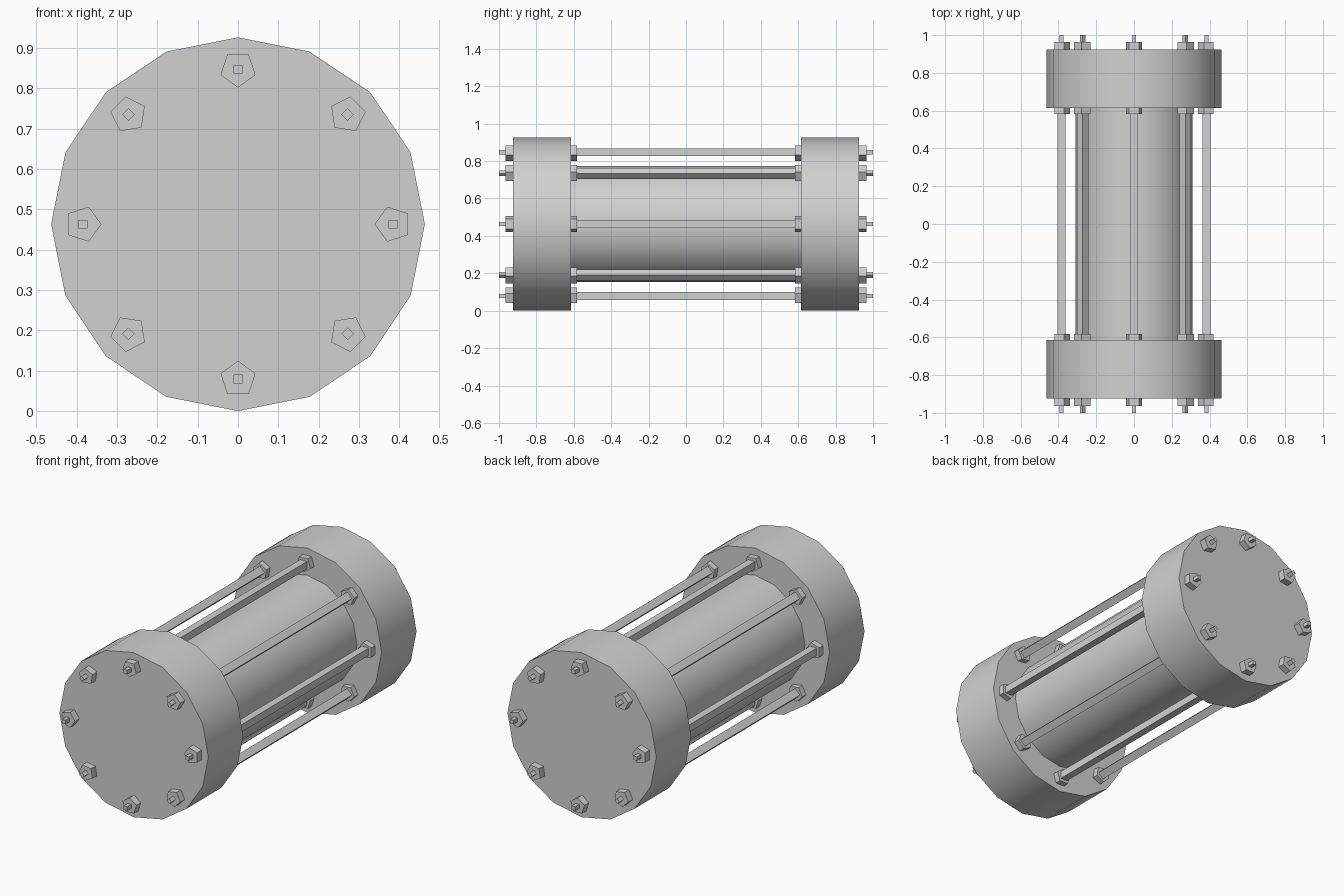
import bpy
import bmesh
from math import cos, sin, pi, sqrt, radians

cube = bpy.data.objects.get("Cube")
if cube:
    bpy.data.objects.remove(cube, do_unlink=True)

RADIUS = 0.463        # end cap radius, also the axis height
BOLT_CIRCLE = 0.384

steel = bpy.data.materials.new("light grey steel")
steel.use_nodes = True
grey = (0.64, 0.64, 0.64, 1)
steel.diffuse_color = grey
steel.node_tree.nodes["Principled BSDF"].inputs["Base Color"].default_value = grey


def prism(name, sides, radius, y0, y1, x=0, z=RADIUS, phase=0, smooth=False):
    """Closed prism running along y, with its first corner at angle phase."""
    bm = bmesh.new()
    rings = []
    for y in (y0, y1):
        angles = [phase + 2 * pi * i / sides for i in range(sides)]
        rings.append([bm.verts.new((x + radius * cos(a), y, z + radius * sin(a)))
                      for a in angles])
        bm.faces.new(rings[-1])
    for i in range(sides):
        j = (i + 1) % sides
        bm.faces.new((rings[0][i], rings[0][j], rings[1][j], rings[1][i]))
    bmesh.ops.recalc_face_normals(bm, faces=bm.faces)
    mesh = bpy.data.meshes.new(name)
    bm.to_mesh(mesh)
    bm.free()
    mesh.materials.append(steel)
    obj = bpy.data.objects.new(name, mesh)
    bpy.context.collection.objects.link(obj)
    if smooth:
        bpy.ops.object.select_all(action='DESELECT')
        obj.select_set(True)
        bpy.context.view_layer.objects.active = obj
        bpy.ops.object.shade_smooth_by_angle(angle=radians(30))
    return obj


# Central tube and the two end caps
prism("tube", 16, 0.31, -0.62, 0.62, smooth=True)
prism("front_cap", 16, RADIUS, -0.925, -0.615, smooth=True)
prism("back_cap", 16, RADIUS, 0.615, 0.925, smooth=True)

# Eight tie rods with studs and pentagonal nuts, each turned to face the axis
for k in range(8):
    a = k * pi / 4
    place = dict(x=BOLT_CIRCLE * cos(a), z=RADIUS + BOLT_CIRCLE * sin(a))
    prism(f"tie_rod_{k}", 4, 0.021 * sqrt(2), -0.62, 0.62, phase=a + pi / 4, **place)
    for end, s in (("front", -1), ("back", 1)):
        prism(f"{end}_stud_{k}", 4, 0.011 * sqrt(2), s * 0.92, s, phase=a + pi / 4, **place)
        prism(f"{end}_outer_nut_{k}", 5, 0.0455, s * 0.92, s * 0.964, phase=a + pi, **place)
        prism(f"{end}_inner_nut_{k}", 5, 0.0455, s * 0.582, s * 0.62, phase=a + pi, **place)
